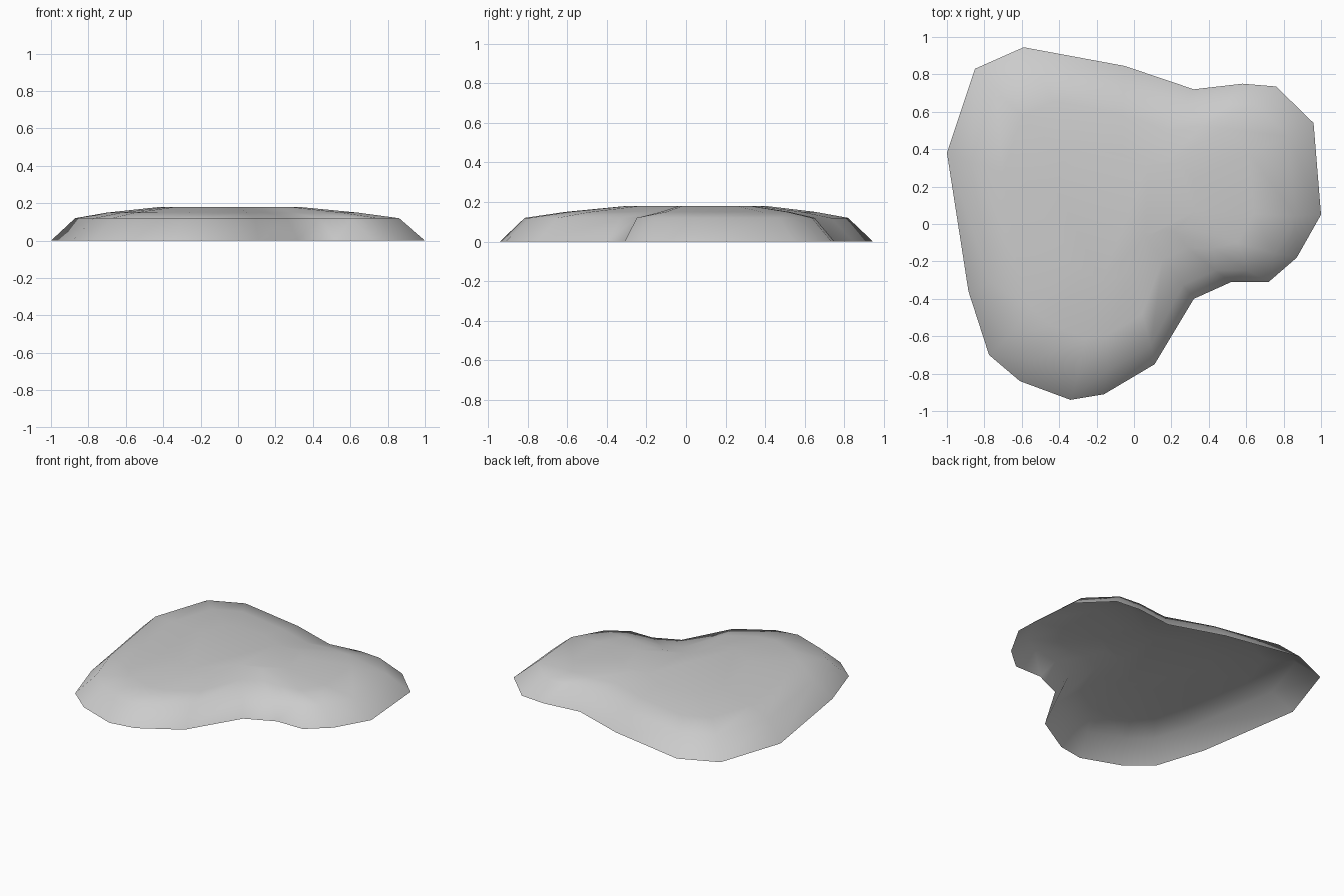
import bpy, bmesh

cube = bpy.data.objects.get("Cube")
if cube:
    bpy.data.objects.remove(cube, do_unlink=True)

# Stone colour
stone = bpy.data.materials.new("stone grey")
stone.use_nodes = True
colour = (0.6, 0.6, 0.6, 1)
stone.diffuse_color = colour
stone.node_tree.nodes["Principled BSDF"].inputs["Base Color"].default_value = colour

# Ground outline, anticlockwise from the left bay
outline = [(.32, .72), (-.05, .845), (-.59, .945), (-.85, .83), (-1, .38),
           (-.885, -.36), (-.775, -.7), (-.61, -.84), (-.34, -.94), (-.16, -.91),
           (.11, -.75), (.32, -.4), (.52, -.31), (.72, -.31), (.87, -.18),
           (1, .05), (.96, .54), (.76, .735), (.58, .75)]

# Each level: height, scale, centre shift x and y, extra push at the front notch
levels = [(0, 1, 0, 0, 0), (.12, .866, -.005, 0, .02),
          (.15, .67, -.03, .02, .06), (.18, .375, -.045, .05, .03)]

bm = bmesh.new()
rings = []
for z, s, dx, dy, push in levels:
    ring = []
    for x, y in outline:
        notch = push if x > .25 and -.45 < y < -.25 else 0
        ring.append(bm.verts.new((x * s + dx - notch * .5, y * s + dy + notch, z)))
    rings.append(ring)

# Sloping skin between levels, flat top, open underneath
n = len(outline)
for low, high in zip(rings, rings[1:]):
    for i in range(n):
        j = (i + 1) % n
        bm.faces.new((low[i], low[j], high[j], high[i]))
bm.faces.new(rings[-1])

mesh = bpy.data.meshes.new("rock_slab")
bm.to_mesh(mesh)
bm.free()
mesh.materials.append(stone)
mesh.shade_smooth()
slab = bpy.data.objects.new("rock_slab", mesh)
bpy.context.collection.objects.link(slab)
